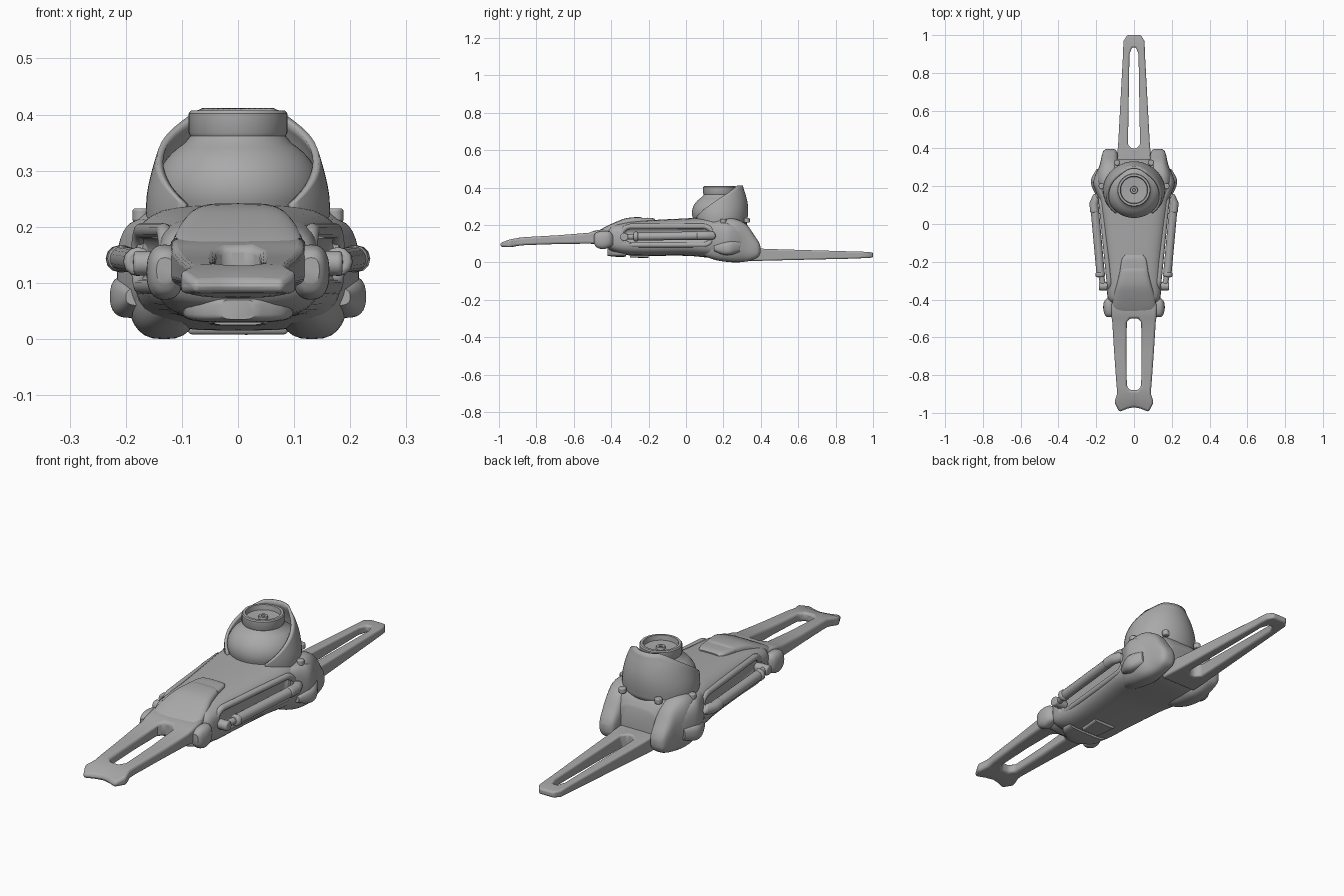
import bpy, bmesh, math
from mathutils import Vector

if "Cube" in bpy.data.objects:
    bpy.data.objects.remove(bpy.data.objects["Cube"])

grey = bpy.data.materials.new("plain grey")
grey.diffuse_color = (0.4, 0.4, 0.4, 1)
grey.use_nodes = True
grey.node_tree.nodes["Principled BSDF"].inputs["Base Color"].default_value = grey.diffuse_color


def finish(name, bm, bevel=0, mirror=False, angle=35):
    bmesh.ops.recalc_face_normals(bm, faces=bm.faces)
    me = bpy.data.meshes.new(name)
    bm.to_mesh(me)
    bm.free()
    ob = bpy.data.objects.new(name, me)
    bpy.context.collection.objects.link(ob)
    me.materials.append(grey)
    if mirror:
        ob.modifiers.new("mirror", 'MIRROR').merge_threshold = 0.0005
    if bevel:
        m = ob.modifiers.new("bevel", 'BEVEL')
        m.width, m.segments, m.limit_method = bevel, 3, 'ANGLE'
        m.angle_limit = math.radians(40)
    bpy.ops.object.select_all(action='DESELECT')
    ob.select_set(True)
    bpy.context.view_layer.objects.active = ob
    bpy.ops.object.shade_smooth_by_angle(angle=math.radians(angle))
    return ob


def smooth_path(pts, steps):
    """Catmull-Rom through tuples of any length."""
    out = []
    for i in range(len(pts) - 1):
        a, b, c, d = (pts[max(0, min(len(pts) - 1, i + k))] for k in (-1, 0, 1, 2))
        for s in range(steps):
            t = s / steps
            out.append([0.5 * (2 * q + (r - p) * t + (2 * p - 5 * q + 4 * r - e) * t * t
                               + (3 * q - p - 3 * r + e) * t ** 3) for p, q, r, e in zip(a, b, c, d)])
    return out + [list(pts[-1])]


def loft(name, sections, power=3.0, mirror=False, steps=4, n=32):
    """Sections: y, centre x, half width, bottom z, top z."""
    bm = bmesh.new()
    rings = []
    for y, cx, hw, zb, zt in smooth_path(sections, steps):
        ring = []
        for k in range(n):
            a = 2 * math.pi * k / n
            c, s = math.cos(a), math.sin(a)
            px = math.copysign(abs(c) ** (2 / power), c)
            pz = math.copysign(abs(s) ** (2 / power), s)
            ring.append(bm.verts.new((cx + hw * px, y, (zb + zt) / 2 + (zt - zb) / 2 * pz)))
        rings.append(ring)
    for r, q in zip(rings, rings[1:]):
        for k in range(n):
            bm.faces.new((r[k], r[(k + 1) % n], q[(k + 1) % n], q[k]))
    bm.faces.new(rings[0])
    bm.faces.new(rings[-1])
    return finish(name, bm, mirror=mirror)


def slotted_plate(name, rows, slot, bevel):
    """Rows: y, centre y offset, slot half width, outer half width, bottom z, top z."""
    bm = bmesh.new()
    grid = []
    for y, dy, xi, xo, zb, zt in rows:
        grid.append([[bm.verts.new((x, y + o, z)) for x, o in ((0, dy), (xi, dy * .7), (xo, 0))]
                     for z in (zb, zt)])
    last = len(rows) - 1
    solid = lambda i, j: 0 <= i < last and 0 <= j < 2 and not (j == 0 and slot[0] <= i < slot[1])
    for i in range(last):
        for j in range(2):
            if not solid(i, j):
                continue
            c = [(i, j), (i, j + 1), (i + 1, j + 1), (i + 1, j)]
            near = [(i - 1, j), (i, j + 1), (i + 1, j), (i, j - 1)]
            for z in (0, 1):
                bm.faces.new([grid[a][z][b] for a, b in c])
            for k in range(4):
                if not solid(*near[k]) and near[k][1] >= 0:
                    (a, b), (d, e) = c[k], c[(k + 1) % 4]
                    bm.faces.new((grid[a][0][b], grid[d][0][e], grid[d][1][e], grid[a][1][b]))
    return finish(name, bm, bevel, True)


def tube(name, path, radius, mirror=True, closed=False, n=12):
    bm = bmesh.new()
    pts = [Vector(p) for p in path]
    rings = []
    for i, p in enumerate(pts):
        nxt = pts[(i + 1) % len(pts)] if closed else pts[min(i + 1, len(pts) - 1)]
        prv = pts[i - 1] if closed or i else p
        t = (nxt - prv).normalized()
        u = t.cross(Vector((1, 0, 0)) if abs(t.x) < .8 else Vector((0, 0, 1))).normalized()
        v = t.cross(u)
        rings.append([bm.verts.new(p + radius * (math.cos(2 * math.pi * k / n) * u
                                                 + math.sin(2 * math.pi * k / n) * v)) for k in range(n)])
    pairs = list(zip(rings, rings[1:])) + ([(rings[-1], rings[0])] if closed else [])
    for r, q in pairs:
        for k in range(n):
            bm.faces.new((r[k], r[(k + 1) % n], q[(k + 1) % n], q[k]))
    if not closed:
        bm.faces.new(rings[0])
        bm.faces.new(rings[-1])
    return finish(name, bm, 0 if closed else radius * .3, mirror)


def lathe(name, profile, centre, n=48):
    bm = bmesh.new()
    vs = [bm.verts.new((r + centre[0], centre[1], z)) for r, z in profile]
    es = [bm.edges.new(p) for p in zip(vs, vs[1:])]
    bmesh.ops.spin(bm, geom=vs + es, cent=centre, axis=(0, 0, 1), angle=2 * math.pi, steps=n)
    bmesh.ops.remove_doubles(bm, verts=bm.verts, dist=1e-4)
    return finish(name, bm)


# main hull with a pocket in each side
hull = loft("hull", [(-.425, 0, .10, .09, .17), (-.40, 0, .135, .06, .20), (-.33, 0, .145, .04, .215),
                     (-.2, 0, .15, .035, .225), (0, 0, .172, .035, .235), (.12, 0, .185, .025, .24),
                     (.24, 0, .175, .015, .235), (.31, 0, .13, .02, .22), (.345, 0, .09, .04, .17)], 3.6)
bm = bmesh.new()
for s in (1, -1):
    g = bmesh.ops.create_cube(bm, size=1)["verts"]
    for v in g:
        y = -.1 + .47 * v.co.y
        v.co = (s * (.18 + .11 * y) + .06 * v.co.x, y, .143 + .085 * v.co.z)
cutter = finish("pocket_cutter", bm, .025)
cutter.hide_render = True
cutter.hide_set(True)
cut = hull.modifiers.new("pockets", 'BOOLEAN')
cut.object = cutter
cut.operation = 'DIFFERENCE'

# raised rim around each pocket
rim = []
for k in range(48):
    a = 2 * math.pi * k / 48
    c, s = math.cos(a), math.sin(a)
    y = -.1 + math.copysign(.19, c) + .055 * c
    rim.append((.162 + .1 * y, y, .143 + .05 * s))
tube("pocket_rim", rim, .014, closed=True)

# side pistons with bent ends
tube("piston_barrel", [(.176, -.27, .138), (.208, .08, .143)], .022, n=16)
tube("piston_rod", [(.16, -.345, .135), (.178, -.25, .138)], .015)
tube("piston_rear_mount", [(.208, .06, .143), (.212, .11, .143), (.20, .14, .143), (.16, .15, .143)], .024)
tube("piston_front_mount", [(.12, -.33, .135), (.186, -.33, .135)], .022)
tube("piston_collar", [(.177, -.28, .138), (.18, -.255, .138)], .026)

# heel lobes and shoulder wings
loft("heel_lobe", [(.08, .11, .04, .04, .2), (.16, .13, .06, .012, .225), (.25, .132, .068, .0, .235),
                   (.32, .13, .05, .004, .205), (.365, .128, .042, .016, .145), (.388, .127, .034, .03, .11),
                   (.398, .127, .018, .05, .085)], 2.8, True)
loft("shoulder_wing", [(.12, .15, .03, .07, .21), (.17, .16, .042, .04, .215), (.22, .17, .046, .035, .21),
                       (.28, .16, .036, .04, .19), (.35, .14, .02, .05, .13)], 2.6, True)
loft("side_bumper", [(.15, .18, .02, .06, .09), (.2, .19, .034, .04, .11), (.24, .192, .034, .04, .115),
                     (.29, .17, .028, .055, .115)], 2.6, True)
for i, (x, y, z) in enumerate([(.172, .2, .208), (.09, .325, .212)]):
    tube(f"bolt_{i + 1}", [(x, y, z), (x, y, z + .025)], .016)

# ankle dome, neck and dish
dome = [(.13, .2)] + [(.148 * math.cos(a), .265 + .11 * math.sin(a))
                      for a in (math.radians(d) for d in range(-10, 56, 6))]
lathe("ankle_dome", dome + [(.085, .362), (.088, .368), (.088, .402), (.084, .407), (.073, .407), (.07, .385),
                            (.02, .382), (.018, .392), (.008, .392), (.007, .384), (0, .384)], (0, .18, 0))

# rear shell wrapped around the dome
bm = bmesh.new()
radii = smooth_path([(.20, .157, .14), (.25, .157, .147), (.30, .146, .147), (.35, .128, .136), (.41, .10, .12)], 5)
rows = []
for i in range(49):
    deg = -144 + 6 * i
    t = min(1, max(0, (abs(deg) - 36) / 108))
    top = .41 - .17 * (t ** 1.25)
    row = []
    for j in range(11):
        z = .2 + (top - .2) * j / 10
        f = min(max((z - .2) / .21 * 20, 0), 19.999)
        k = int(f)
        rx, ry = (radii[k][m] + (radii[k + 1][m] - radii[k][m]) * (f - k) for m in (1, 2))
        a = math.radians(deg)
        row.append(bm.verts.new((rx * math.sin(a), .178 + ry * math.cos(a), z)))
    rows.append(row)
for r, q in zip(rows, rows[1:]):
    for j in range(10):
        bm.faces.new((r[j], q[j], q[j + 1], r[j + 1]))
shell = finish("ankle_shell", bm)
thick = shell.modifiers.new("thickness", 'SOLIDIFY')
thick.thickness, thick.offset = .012, 0

# rear toe
slotted_plate("rear_toe", [(.30, 0, .03, .09, .008, .075), (.40, 0, .012, .086, .008, .074),
                           (.42, 0, .032, .084, .009, .072), (.90, 0, .024, .058, .02, .058),
                           (.935, 0, .010, .057, .022, .057), (.97, 0, .01, .055, .023, .056),
                           (1.0, 0, .02, .036, .026, .052)], (1, 4), .008)

# front toe with notched tip
slotted_plate("front_toe", [(-.995, .025, .035, .078, .083, .105), (-.945, .01, .035, .104, .081, .122),
                            (-.90, 0, .02, .09, .088, .13), (-.88, 0, .02, .09, .09, .133),
                            (-.86, 0, .038, .092, .092, .135), (-.68, 0, .04, .105, .098, .145),
                            (-.52, 0, .038, .115, .10, .158), (-.50, 0, .022, .118, .10, .165),
                            (-.43, 0, .02, .12, .09, .18), (-.38, 0, .02, .10, .09, .17)], (3, 7), .012)

# toe hinge and cover
loft("toe_hinge", [(-.492, .13, .015, .10, .145), (-.478, .13, .026, .08, .16), (-.445, .13, .033, .07, .168),
                   (-.41, .13, .028, .08, .165), (-.39, .12, .02, .09, .15)], 2.5, True)
loft("hinge_barrel", [(-.485, 0, .11, .10, .15), (-.455, 0, .12, .075, .17), (-.41, 0, .115, .075, .17)], 3)
loft("toe_cover", [(-.475, 0, .09, .14, .165), (-.44, 0, .115, .13, .185), (-.38, 0, .11, .13, .214),
                   (-.32, 0, .092, .16, .236), (-.25, 0, .075, .18, .242), (-.228, 0, .07, .19, .234)], 4)
loft("cover_tab", [(-.25, 0, .075, .2, .238), (-.19, 0, .065, .2, .238), (-.165, 0, .05, .2, .232)], 5)

# underside hatch and front lip
loft("belly_hatch", [(-.30, 0, .045, .025, .06), (-.20, 0, .055, .024, .06)], 6)
loft("front_lip", [(-.42, 0, .03, .035, .07), (-.38, 0, .09, .03, .08), (-.32, 0, .10, .03, .08)], 4)
